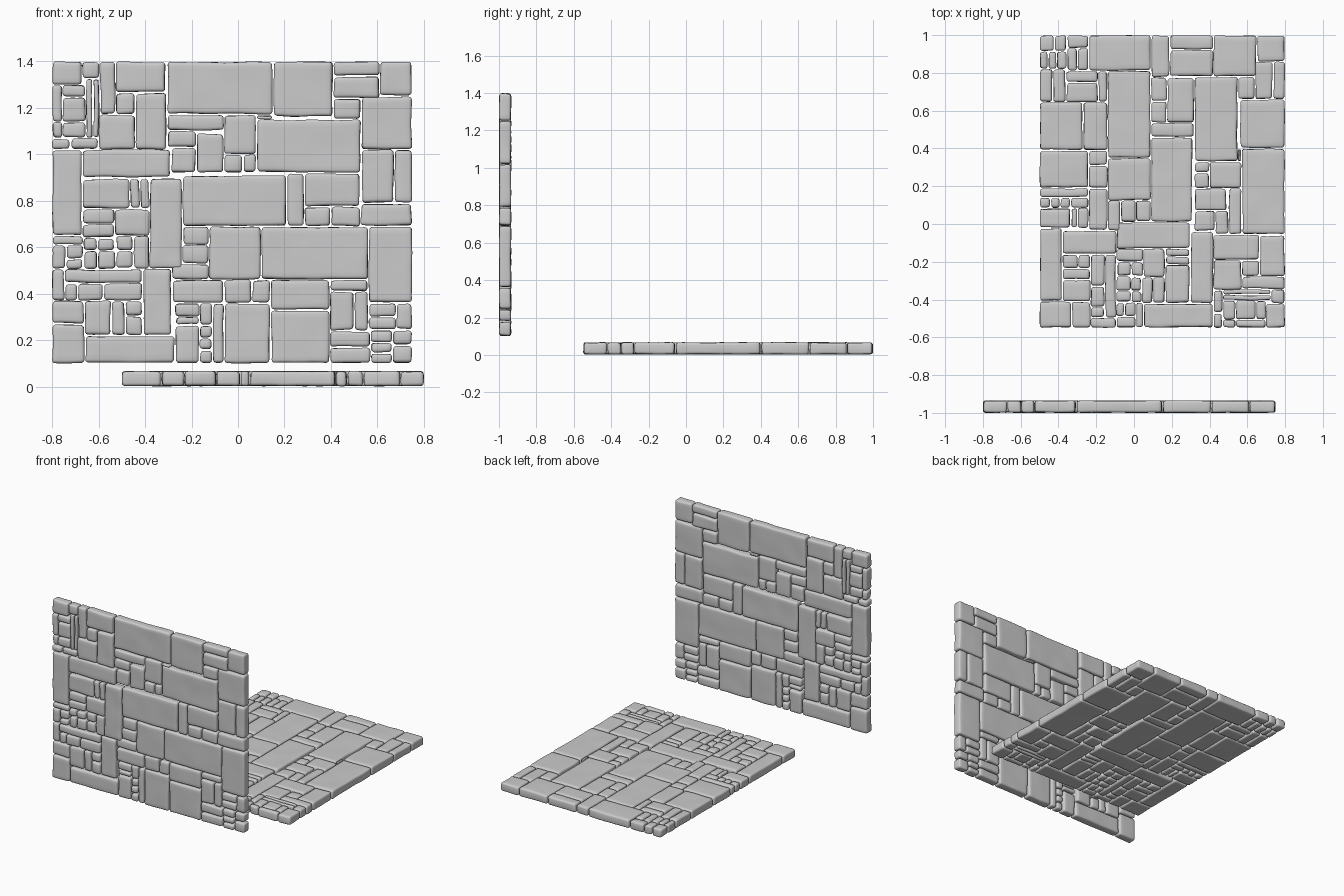
import bpy, bmesh, math, random
from mathutils import Vector, Matrix, noise

random.seed(4)
Y0, Y1 = -0.998, -0.936        # slab thickness range
bm = bmesh.new()


def stone(x0, x1, z0, z1):
    """One worn block: skewed box, rounded edges, gentle surface waves."""
    b = bmesh.new()
    bmesh.ops.create_cube(b, size=1)
    g = lambda: random.uniform(0.0015, 0.005)
    for v in b.verts:
        v.co.x = x0 + g() if v.co.x < 0 else x1 - g()
        v.co.z = z0 + g() if v.co.z < 0 else z1 - g()
        v.co.y = Y0 if v.co.y < 0 else Y1
    r = min(0.013, 0.28 * min(x1 - x0, z1 - z0))
    bmesh.ops.bevel(b, geom=b.edges[:], offset=r, segments=3, profile=0.5, affect='EDGES')
    # extra loops so that faces and edges can undulate
    for axis, lo, hi in ((0, x0, x1), (2, z0, z1)):
        n = max(2, round((hi - lo) / 0.035))
        no = Vector((axis == 0, 0, axis == 2))
        for i in range(1, n):
            bmesh.ops.bisect_plane(b, geom=b.verts[:] + b.edges[:] + b.faces[:], dist=1e-6,
                                   plane_co=no * (lo + (hi - lo) * i / n), plane_no=no)
    seed = Vector((random.uniform(0, 50), random.uniform(0, 50), random.uniform(0, 50)))
    for v in b.verts:
        w = noise.noise_vector(v.co * 9 + seed)
        v.co += Vector((w.x * 0.005, w.y * 0.003, w.z * 0.005))
    tmp = bpy.data.meshes.new("tmp")
    b.to_mesh(tmp)
    b.free()
    bm.from_mesh(tmp)
    bpy.data.meshes.remove(tmp)


def row(z0, z1, *xs):
    for a, c in zip(xs, xs[1:]):
        stone(a, c, z0, z1)


def col(x0, x1, *zs):
    for a, c in zip(zs, zs[1:]):
        stone(x0, x1, a, c)


# top left corner with small chips
row(1.30, 1.40, -.80, -.67)
row(1.325, 1.40, -.67, -.595)
col(-.80, -.755, 1.07, 1.14, 1.30)
col(-.755, -.655, 1.07, 1.14, 1.245, 1.30)
row(1.07, 1.325, -.655, -.625, -.595)
row(1.02, 1.07, -.80, -.72, -.60)
row(1.17, 1.40, -.595, -.525)
row(1.265, 1.40, -.525, -.31)
row(1.17, 1.265, -.525, -.44)
row(1.02, 1.17, -.60, -.44)
row(1.02, 1.265, -.44, -.305)

# top middle and right
row(1.17, 1.40, -.305, .15)
row(1.16, 1.40, .15, .41)
col(.41, .61, 1.24, 1.335, 1.40)
col(.61, .75, 1.25, 1.40)
col(.53, .75, 1.02, 1.25)
col(.41, .53, 1.15, 1.24)

# upper middle course
row(1.10, 1.17, -.305, -.06)
row(1.15, 1.17, .08, .15)
row(1.00, 1.17, -.06, .08)
row(.92, 1.15, .08, .53)
col(-.305, -.18, 1.03, 1.10)
col(-.29, -.18, .92, 1.03)
col(-.18, -.06, .92, 1.09)
row(.92, 1.00, -.06, .02, .08)

# middle left
col(-.80, -.67, .65, 1.02)
row(.90, 1.02, -.67, -.29)
row(.765, .895, -.67, -.465, -.42, -.38)
col(-.67, -.53, .64, .70, .765)
col(-.53, -.38, .65, .765)
col(-.38, -.24, .505, .895)

# middle and right
row(.69, .91, -.24, .21)
row(.69, .92, .21, .285)
row(.775, .92, .285, .525)
row(.69, .775, .285, .40, .525)
row(.79, 1.02, .53, .67, .75)
row(.69, .79, .525, .75)
col(-.24, -.125, .53, .61, .69)
row(.46, .53, -.285, -.125)
row(.46, .69, -.125, .10, .56)
col(.56, .75, .36, .69)

# small chips on the left
row(.61, .65, -.80, -.665)
row(.585, .64, -.665, -.605, -.53)
row(.505, .61, -.80, -.74)
col(-.74, -.665, .505, .55, .61)
row(.505, .585, -.665, -.605, -.525)
col(-.525, -.45, .51, .585, .65)
row(.505, .65, -.45, -.38)
row(.37, .505, -.80, -.745)
row(.445, .505, -.745, -.41)
row(.37, .445, -.745, -.69, -.58, -.41)

# bottom left
col(-.80, -.66, .10, .27, .37)
row(.22, .37, -.66, -.545, -.485)
col(-.485, -.41, .22, .305, .37)
row(.10, .22, -.66, -.27)
row(.22, .51, -.41, -.285)
row(.36, .46, -.285, -.06, .06)
col(.06, .14, .36, .46)
col(-.27, -.165, .10, .265, .30, .36)
col(-.165, -.11, .10, .16, .21, .265, .36)
col(-.11, -.06, .10, .36)
row(.10, .36, -.06, .14)

# bottom right
col(.14, .395, .10, .33, .46)
row(.41, .46, .395, .56)
row(.24, .41, .395, .50, .56)
col(.56, .68, .245, .30, .36)
row(.245, .36, .68, .75)
col(.395, .57, .10, .17, .24)
col(.57, .665, .10, .145, .19, .245)
col(.665, .75, .10, .18, .245)

# upright wall
mesh = bpy.data.meshes.new("stone_wall")
bm.to_mesh(mesh)
bm.free()
wall = bpy.data.objects.new("stone_wall", mesh)
bpy.context.collection.objects.link(wall)
bpy.context.view_layer.objects.active = wall
wall.select_set(True)
bpy.ops.object.shade_smooth_by_angle(angle=math.radians(50))

# floor: the same slab laid flat (x -> y, y -> z, z -> x)
floor = bpy.data.objects.new("stone_floor", mesh)
floor.matrix_world = Matrix(((0, 0, 1, -0.6), (1, 0, 0, 0.25), (0, 1, 0, 1.002), (0, 0, 0, 1)))
bpy.context.collection.objects.link(floor)
